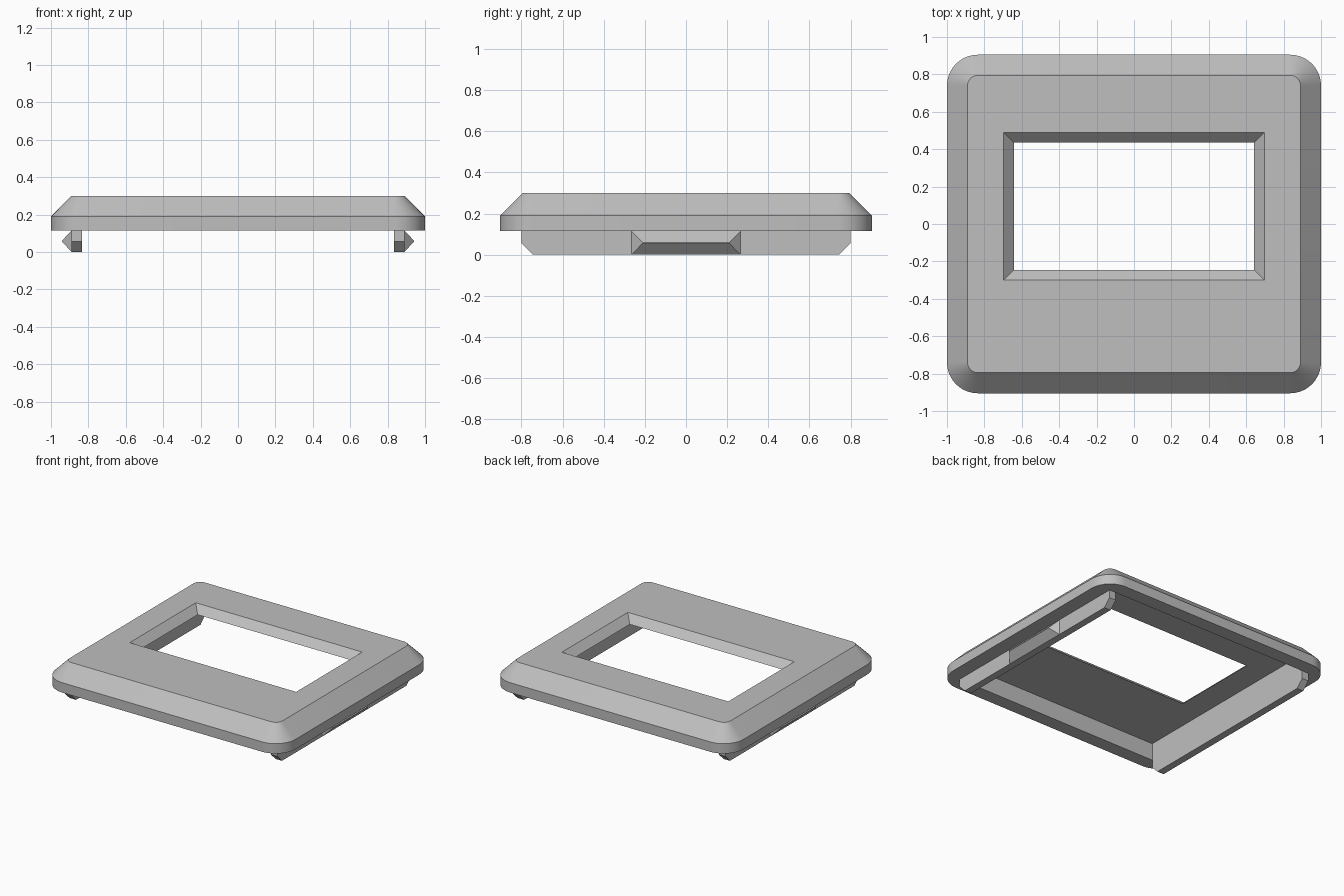
import bpy, bmesh, math

if "Cube" in bpy.data.objects:
    bpy.data.objects.remove(bpy.data.objects["Cube"], do_unlink=True)

grey = bpy.data.materials.new("light grey plastic")
grey.use_nodes = True
colour = (0.52, 0.52, 0.52, 1)
grey.diffuse_color = colour
grey.node_tree.nodes["Principled BSDF"].inputs["Base Color"].default_value = colour


def rounded_rect(hx, hy, r=0, steps=10):
    """Counter-clockwise outline; square corners when r is 0."""
    if r == 0:
        return [(hx, hy), (-hx, hy), (-hx, -hy), (hx, -hy)]
    pts = []
    for q, (sx, sy) in enumerate([(1, 1), (-1, 1), (-1, -1), (1, -1)]):
        for i in range(steps + 1):
            a = math.pi / 2 * (q + i / steps)
            pts.append((sx * (hx - r) + r * math.cos(a), sy * (hy - r) + r * math.sin(a)))
    return pts


def loft(name, rings):
    """Closed solid through matching rings of 3D points."""
    bm = bmesh.new()
    loops = [[bm.verts.new(p) for p in ring] for ring in rings]
    n = len(loops[0])
    for a, b in zip(loops, loops[1:]):
        for i in range(n):
            j = (i + 1) % n
            bm.faces.new((a[i], a[j], b[j], b[i]))
    bm.faces.new(loops[0][::-1])
    bm.faces.new(loops[-1])
    bmesh.ops.recalc_face_normals(bm, faces=bm.faces)
    mesh = bpy.data.meshes.new(name)
    bm.to_mesh(mesh)
    bm.free()
    mesh.materials.append(grey)
    obj = bpy.data.objects.new(name, mesh)
    bpy.context.collection.objects.link(obj)
    return obj


def stack(name, levels, cy=0):
    """Loft of rectangles given as (z, half x, half y, corner radius)."""
    return loft(name, [[(x, y + cy, z) for x, y in rounded_rect(hx, hy, r)]
                       for z, hx, hy, r in levels])


def cut(target, cutter):
    cutter.hide_render = True
    mod = target.modifiers.new("cut", "BOOLEAN")
    mod.operation = "DIFFERENCE"
    mod.solver = "EXACT"
    mod.object = cutter
    bpy.ops.object.select_all(action="DESELECT")
    bpy.context.view_layer.objects.active = target
    target.select_set(True)
    bpy.ops.object.modifier_apply(modifier=mod.name)
    bpy.data.objects.remove(cutter, do_unlink=True)


RIM, CEILING, TOP = 0.115, 0.245, 0.30

# Cover with chamfered edge, hollow underside and bevelled window
cover = stack("cover_frame", [(RIM, 1, 0.905, 0.165), (0.19, 1, 0.905, 0.165),
                              (TOP, 0.89, 0.795, 0.055)])
cut(cover, stack("cavity_cutter", [(0, 0.89, 0.8, 0), (CEILING, 0.89, 0.8, 0)]))
cut(cover, stack("window_cutter", [(0.2, 0.642, 0.34, 0), (CEILING, 0.642, 0.34, 0),
                                   (TOP + 0.01, 0.707, 0.405, 0)], cy=0.095))
bpy.ops.object.shade_smooth_by_angle(angle=math.radians(30))

# Side rails with chamfered ends, each carrying a wedge-shaped catch
rail_outline = [(-0.8, CEILING), (-0.8, 0.055), (-0.745, 0),
                (0.745, 0), (0.8, 0.055), (0.8, CEILING)]
for side, s in (("left", 1), ("right", -1)):
    loft(side + "_rail", [[(s * x, y, z) for y, z in rail_outline] for x in (0.835, 0.89)])
    base = [(s * 0.89, y, z) for y, z in [(-0.265, 0), (0.265, 0), (0.265, RIM), (-0.265, RIM)]]
    tip = [(s * 0.942, y, z) for y, z in [(-0.21, 0.057), (0.21, 0.057), (0.21, 0.059), (-0.21, 0.059)]]
    loft(side + "_catch", [base, tip])
